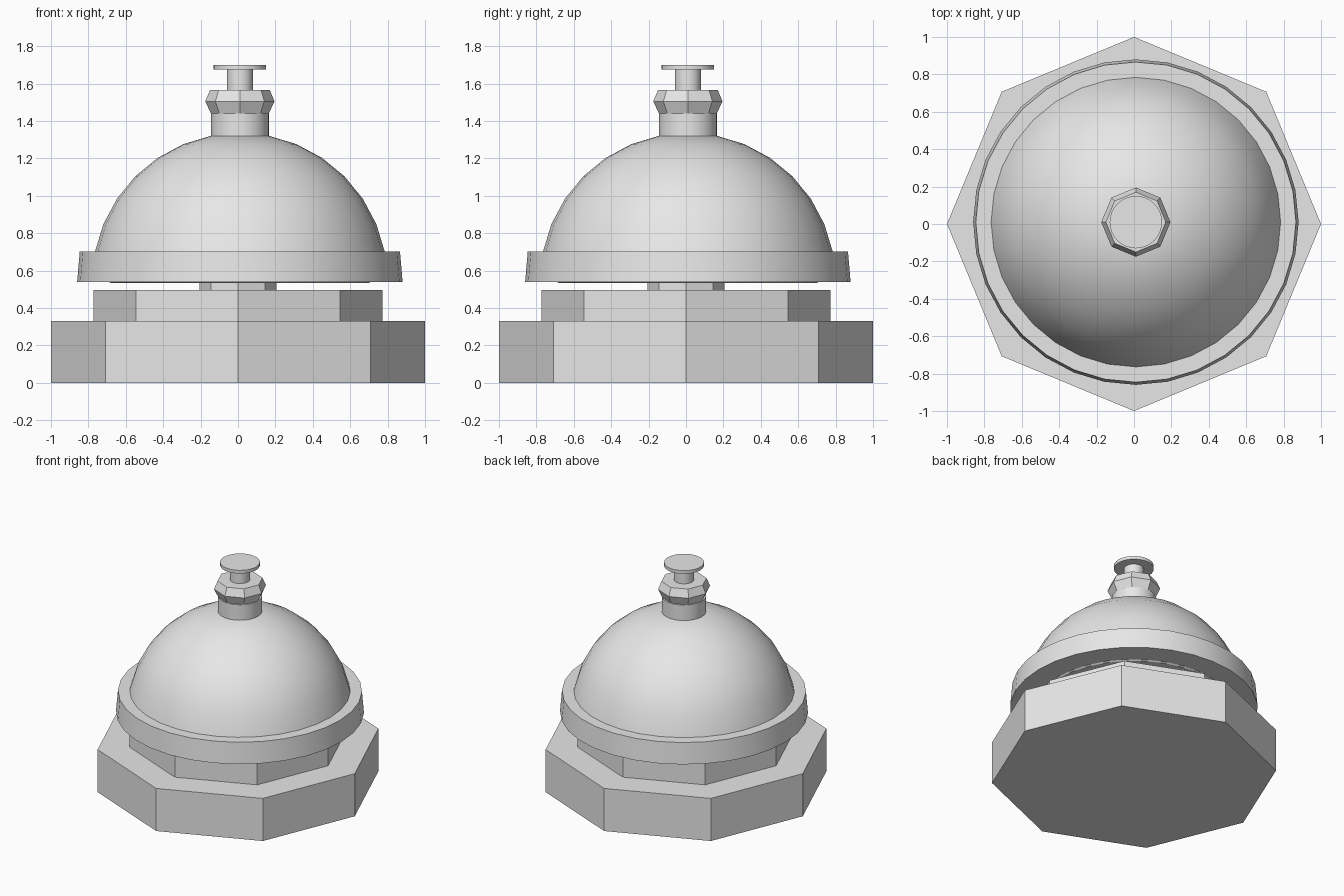
import bpy
import bmesh
from math import sin, cos, pi, radians
from mathutils import Vector

cube = bpy.data.objects.get("Cube")
if cube:
    bpy.data.objects.remove(cube, do_unlink=True)

grey = bpy.data.materials.new("pale grey metal")
grey.use_nodes = True
grey.diffuse_color = (0.8, 0.8, 0.8, 1)
grey.node_tree.nodes["Principled BSDF"].inputs["Base Color"].default_value = (0.8, 0.8, 0.8, 1)


def lathe(name, profile, sides, offset=0.0, smooth=False):
    """Spin a bottom-to-top (radius, height) profile and cap both ends."""
    bm = bmesh.new()
    rings = []
    for r, z in profile:
        rings.append([bm.verts.new(Vector((offset + r * cos(2 * pi * i / sides),
                                           offset + r * sin(2 * pi * i / sides), z)))
                      for i in range(sides)])
    for low, high in zip(rings, rings[1:]):
        for i in range(sides):
            j = (i + 1) % sides
            bm.faces.new((low[i], low[j], high[j], high[i]))
    bm.faces.new(rings[0][::-1])
    bm.faces.new(rings[-1])
    mesh = bpy.data.meshes.new(name)
    bm.to_mesh(mesh)
    bm.free()
    mesh.materials.append(grey)
    obj = bpy.data.objects.new(name, mesh)
    bpy.context.collection.objects.link(obj)
    if smooth:
        bpy.ops.object.select_all(action='DESELECT')
        obj.select_set(True)
        bpy.context.view_layer.objects.active = obj
        bpy.ops.object.shade_smooth_by_angle(angle=radians(30))
    return obj


# Stepped octagonal base and the short post under the bell
lathe("base", [(1.0, 0), (1.0, 0.33)], 8)
lathe("base_step", [(0.772, 0.33), (0.772, 0.495)], 8)
lathe("post", [(0.205, 0.495), (0.205, 0.54)], 8)

# Bell: flared rim and domed shell
shift = 0.01
lathe("bell_rim", [(0.69, 0.533), (0.70, 0.54), (0.87, 0.54), (0.856, 0.703)], 32, shift, True)
step = pi / 16
dome = [(0.79 * cos(k * step), 0.546 + 0.79 * sin(k * step)) for k in range(1, 8)]
lathe("bell_dome", dome, 32, shift, True)

# Neck, faceted nut and push button
lathe("neck", [(0.155, 1.3), (0.155, 1.44)], 32, shift, True)
lathe("nut", [(0.155, 1.44), (0.185, 1.505), (0.16, 1.565)], 8, shift)
lathe("plunger", [(0.07, 1.565), (0.07, 1.675)], 32, shift, True)
lathe("button", [(0.14, 1.675), (0.14, 1.7)], 32, shift, True)
